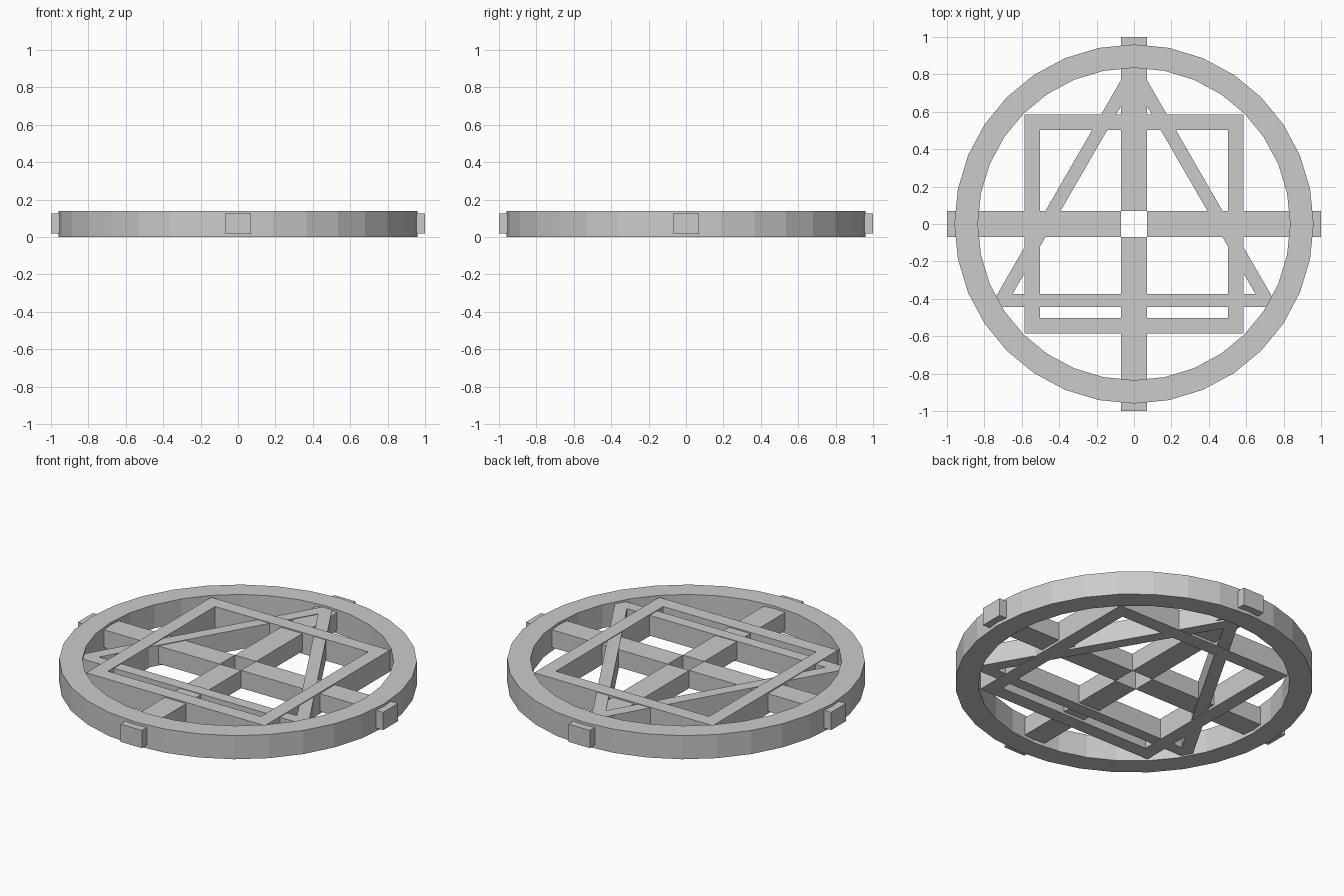
import bpy, bmesh, math

if "Cube" in bpy.data.objects:
    bpy.data.objects.remove(bpy.data.objects["Cube"])


def frame(name, sides, r_out, r_in, z0, z1, start):
    """Closed polygonal band with a rectangular section."""
    bm = bmesh.new()
    loops = []
    for i in range(sides):
        a = start + 2 * math.pi * i / sides
        c, s = math.cos(a), math.sin(a)
        loops.append([bm.verts.new((r * c, r * s, z)) for r, z in
                      ((r_out, z0), (r_out, z1), (r_in, z1), (r_in, z0))])
    for i in range(sides):
        a, b = loops[i], loops[(i + 1) % sides]
        for j in range(4):
            k = (j + 1) % 4
            bm.faces.new((a[j], b[j], b[k], a[k]))
    bmesh.ops.recalc_face_normals(bm, faces=bm.faces)
    finish(name, bm)


def finish(name, bm):
    mesh = bpy.data.meshes.new(name)
    bm.to_mesh(mesh)
    bm.free()
    obj = bpy.data.objects.new(name, mesh)
    bpy.context.collection.objects.link(obj)
    return obj


# Outer ring and the inscribed square and triangle
frame("outer_ring", 32, 0.96, 0.835, 0.0, 0.14, math.pi / 2)
frame("square_frame", 4, 0.828, 0.709, 0.005, 0.132, math.pi / 4)
frame("triangle_frame", 3, 0.89, 0.75, 0.008, 0.128, math.pi / 2)

# Four spokes around an open centre, poking out through the ring
for i, side in enumerate(("right", "back", "left", "front")):
    bm = bmesh.new()
    bmesh.ops.create_cube(bm, size=1)
    for v in bm.verts:
        v.co = (0.535 + v.co.x * 0.93, v.co.y * 0.14, 0.072 + v.co.z * 0.105)
    spoke = finish("spoke_" + side, bm)
    spoke.rotation_euler.z = i * math.pi / 2
